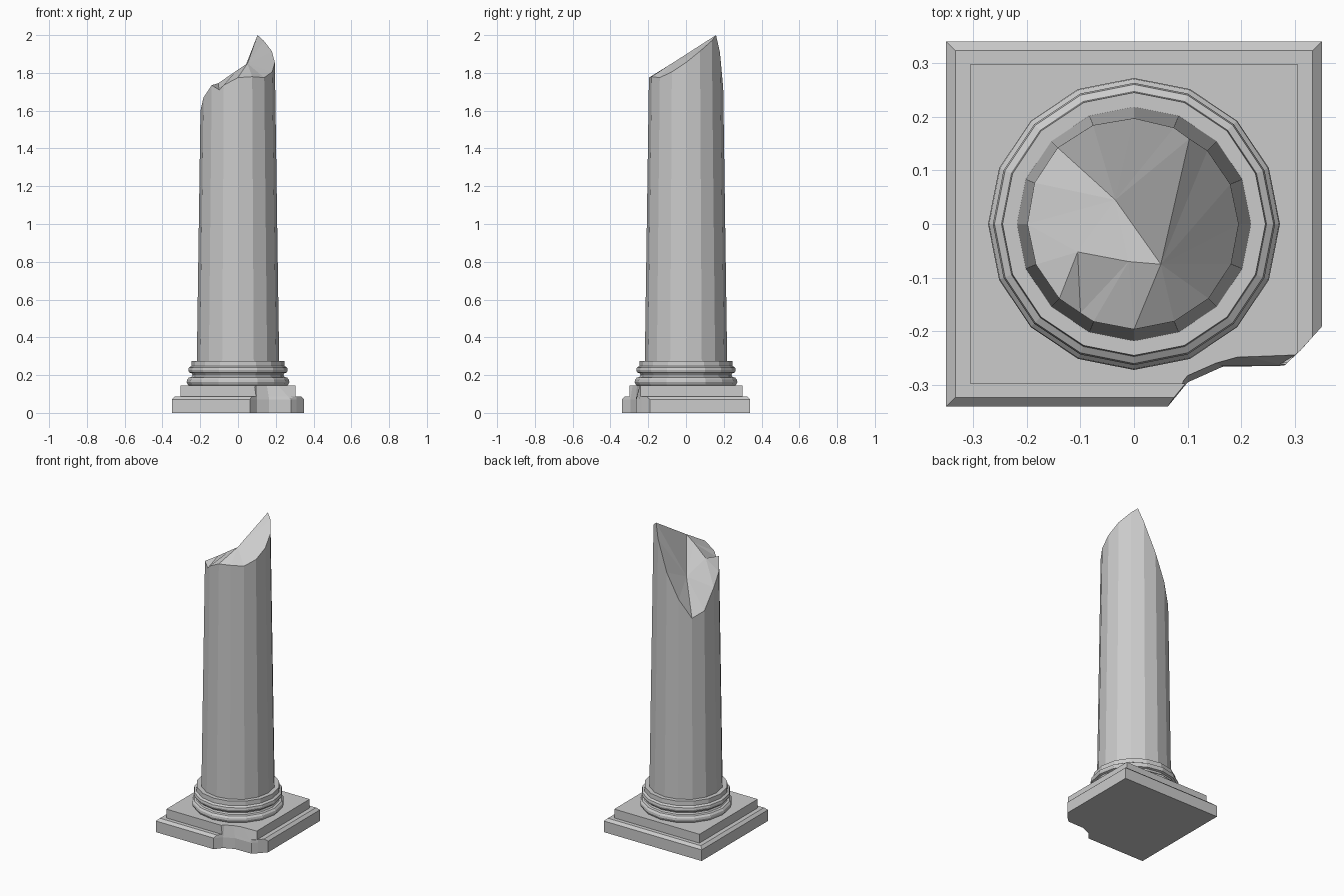
import bpy, bmesh, math
from mathutils import Vector

if "Cube" in bpy.data.objects:
    bpy.data.objects.remove(bpy.data.objects["Cube"])

STEP = math.radians(22.5)


def make_object(name, verts, faces):
    mesh = bpy.data.meshes.new(name)
    bm = bmesh.new()
    vs = [bm.verts.new(v) for v in verts]
    for f in faces:
        bm.faces.new([vs[i] for i in f])
    bmesh.ops.recalc_face_normals(bm, faces=bm.faces)
    bm.to_mesh(mesh)
    bm.free()
    obj = bpy.data.objects.new(name, mesh)
    bpy.context.collection.objects.link(obj)
    return obj


def loft(name, rings):
    # stacked rings of equal length, closed with end caps
    n = len(rings[0])
    verts = [v for ring in rings for v in ring]
    faces = [list(range(n)), [len(verts) - n + i for i in range(n)]]
    for k in range(len(rings) - 1):
        for i in range(n):
            j = (i + 1) % n
            faces.append([k * n + i, k * n + j, (k + 1) * n + j, (k + 1) * n + i])
    return make_object(name, verts, faces)


def rect(x, y, z):
    return [(-x, -y, z), (x, -y, z), (x, y, z), (-x, y, z)]


def circle(r, z):
    return [(r * math.cos(i * STEP), r * math.sin(i * STEP), z) for i in range(16)]


# stepped plinth, lower slab has a chamfered top edge
lower = loft("plinth_lower", [rect(.35, .34, 0), rect(.35, .34, .072), rect(.333, .323, .088)])
upper = loft("plinth_upper", [rect(.305, .298, .08), rect(.305, .298, .145)])

# broken corner cut out of both slabs
low_cut = [(.055, -.35), (.10, -.295), (.165, -.266), (.28, -.264), (.31, -.236), (.36, -.18), (.36, -.36)]
top_cut = [(.075, -.35), (.10, -.28), (.15, -.258), (.20, -.244), (.305, -.24), (.36, -.18), (.36, -.36)]
cutter = loft("corner_cutter", [[(x, y, -.02) for x, y in low_cut],
                                [(x, y, .07) for x, y in low_cut],
                                [(x, y, .16) for x, y in top_cut]])
cutter.hide_render = True
for slab in (lower, upper):
    mod = slab.modifiers.new("chip", 'BOOLEAN')
    mod.operation = 'DIFFERENCE'
    mod.solver = 'EXACT'
    mod.object = cutter
    bpy.context.view_layer.objects.active = slab
    bpy.ops.object.modifier_apply(modifier=mod.name)
bpy.data.objects.remove(cutter)

# base mouldings: torus, hollow, small torus, fillet
profile = [(.255, .14), (.266, .15), (.272, .163), (.27, .176), (.26, .187), (.246, .19),
           (.241, .2), (.246, .21), (.259, .214), (.263, .227), (.26, .24), (.247, .248), (.245, .276)]
loft("base_moulding", [circle(r, z) for r, z in profile])


# shaft with a broken top
def shaft_point(deg, z):
    # point on the tapered 16-sided shaft
    a = math.radians(deg)
    off = a % STEP - STEP / 2
    r = (.222 - .0145 * z) * math.cos(STEP / 2) / math.cos(off)
    return Vector((r * math.cos(a), r * math.sin(a), z))


rim = [(0, 1.855), (22.5, 1.915), (45, 1.97), (57, 2.0), (67.5, 1.91), (90, 1.72),
       (112.5, 1.56), (135, 1.44), (157.5, 1.475), (180, 1.6), (202.5, 1.67), (225, 1.735),
       (239, 1.71), (247.5, 1.735), (270, 1.775), (292.5, 1.78), (315, 1.775), (337.5, 1.805)]
n = len(rim)
verts = [shaft_point(d, .27) for d, z in rim] + [shaft_point(d, z) for d, z in rim]
faces = [list(range(n))]
faces += [[i, (i + 1) % n, n + (i + 1) % n, n + i] for i in range(n)]

# fracture surface: ridge points and scoop, fanned out to the rim
A, M, B, C = range(2 * n, 2 * n + 4)
verts += [(.05, -.075, 1.85), (-.01, -.07, 1.81), (-.105, -.052, 1.745), (-.035, .045, 1.645)]
for hub, start, end in ((A, 14, 21), (C, 3, 9), (B, 9, 12), (M, 12, 14)):
    faces += [[hub, n + i % n, n + (i + 1) % n] for i in range(start, end)]
faces += [[A, n + 3, C], [C, n + 9, B], [B, n + 12, M], [M, n + 14, A], [A, C, M], [M, C, B]]
make_object("broken_shaft", verts, faces)
